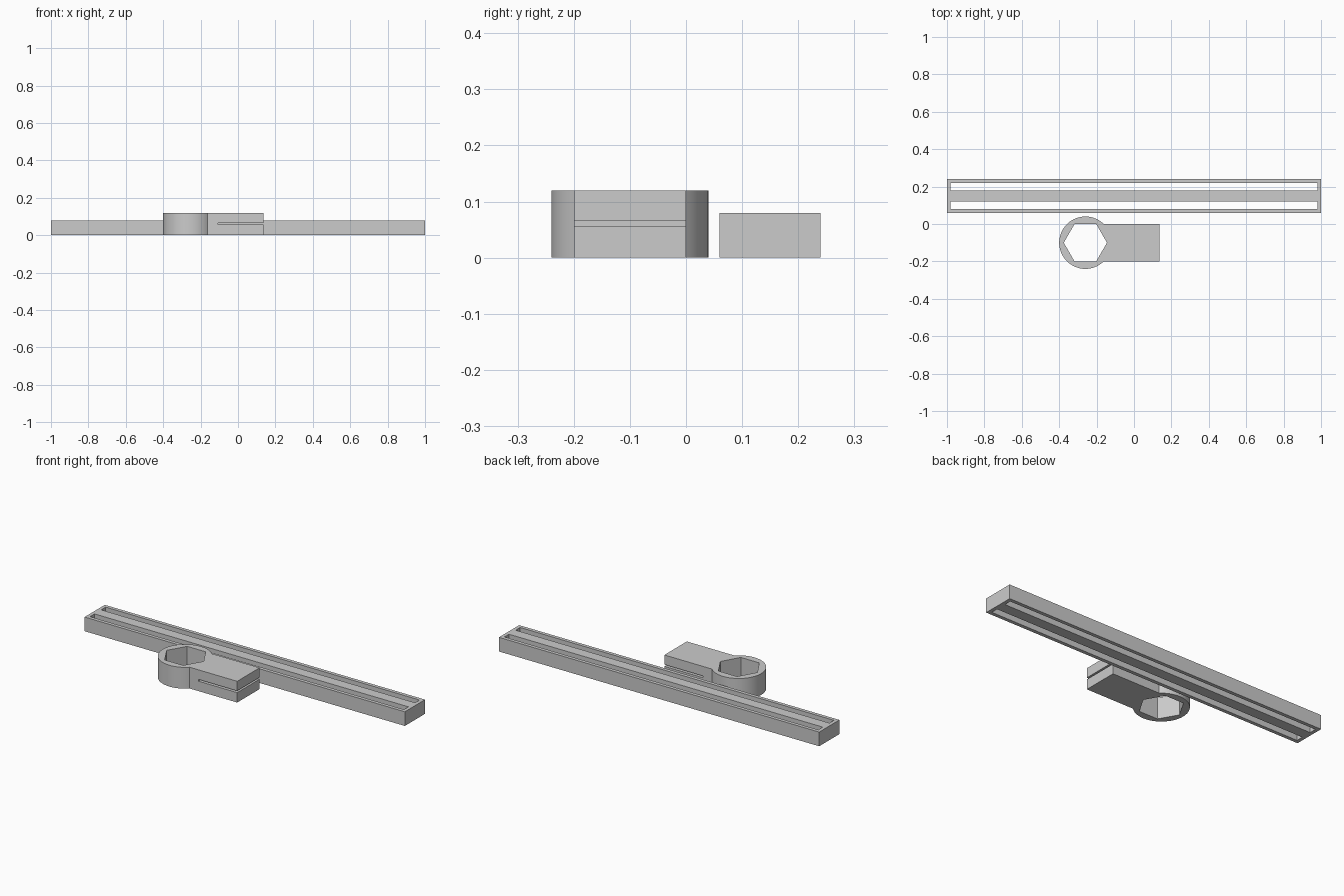
import bpy, bmesh, math

if "Cube" in bpy.data.objects:
    bpy.data.objects.remove(bpy.data.objects["Cube"])

grey = bpy.data.materials.new("plain grey")
grey.use_nodes = True
GREY = (0.6, 0.6, 0.6, 1)
grey.diffuse_color = GREY
grey.node_tree.nodes["Principled BSDF"].inputs["Base Color"].default_value = GREY


def prism(name, outline, z0, z1):
    """Extrude a flat outline from z0 up to z1."""
    bm = bmesh.new()
    face = bm.faces.new([bm.verts.new((x, y, z0)) for x, y in outline])
    ext = bmesh.ops.extrude_face_region(bm, geom=[face])
    tops = [v for v in ext["geom"] if isinstance(v, bmesh.types.BMVert)]
    bmesh.ops.translate(bm, verts=tops, vec=(0, 0, z1 - z0))
    bmesh.ops.recalc_face_normals(bm, faces=bm.faces)
    mesh = bpy.data.meshes.new(name)
    bm.to_mesh(mesh)
    bm.free()
    mesh.materials.append(grey)
    obj = bpy.data.objects.new(name, mesh)
    bpy.context.collection.objects.link(obj)
    return obj


def rect(x0, x1, y0, y1):
    return [(x0, y0), (x1, y0), (x1, y1), (x0, y1)]


def arc(cx, cy, r, start, end, steps):
    angles = [start + (end - start) * i / steps for i in range(steps + 1)]
    return [(cx + r * math.cos(a), cy + r * math.sin(a)) for a in angles]


def cut(obj, cutters):
    """Subtract the cutters, bake the result and drop the helpers."""
    for c in cutters:
        c.hide_render = True
        mod = obj.modifiers.new("cut", "BOOLEAN")
        mod.operation = "DIFFERENCE"
        mod.solver = "EXACT"
        mod.object = c
    graph = bpy.context.evaluated_depsgraph_get()
    baked = bpy.data.meshes.new_from_object(obj.evaluated_get(graph))
    obj.modifiers.clear()
    obj.data = baked
    for c in cutters:
        bpy.data.objects.remove(c)


# Long rail with two through slots
RAIL_Y = 0.15
rail = prism("slotted_rail", rect(-1, 1, RAIL_Y - 0.09, RAIL_Y + 0.09), 0, 0.08)
cut(rail, [prism("slot_cutter", rect(-0.98, 0.98, y - 0.02, y + 0.02), -0.1, 0.2)
           for y in (RAIL_Y - 0.05, RAIL_Y + 0.05)])

# Clamp: round collar running into a straight arm
CX, CY, R, HALF, ARM_END = -0.26, -0.1, 0.14, 0.1, 0.135
a = math.asin(HALF / R)
outline = arc(CX, CY, R, a, 2 * math.pi - a, 64)
outline += [(ARM_END, CY - HALF), (ARM_END, CY + HALF)]
clamp = prism("hex_clamp", outline, 0, 0.12)

# Hexagonal bore and the slit that splits the arm
hexagon = arc(CX, CY, HALF / math.cos(math.pi / 6), 0, 2 * math.pi, 6)[:-1]
cut(clamp, [prism("bore_cutter", hexagon, -0.1, 0.2),
            prism("slit_cutter", rect(-0.107, 0.3, -0.4, 0.2), 0.056, 0.066)])

# Smooth the collar, keep the corners sharp
bpy.ops.object.select_all(action="DESELECT")
clamp.select_set(True)
bpy.context.view_layer.objects.active = clamp
bpy.ops.object.shade_smooth_by_angle(angle=math.radians(30))
